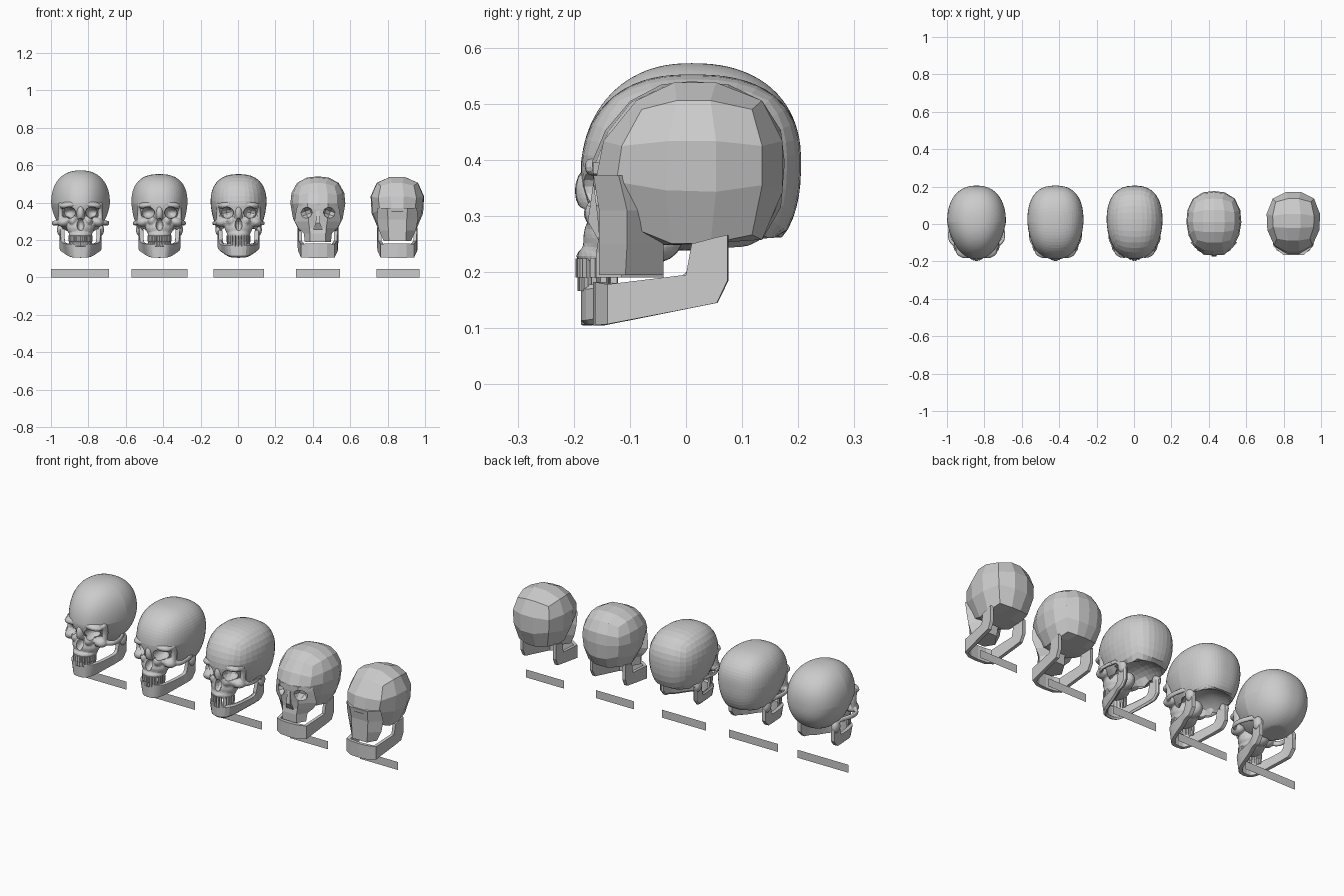
import bpy, bmesh, math
from mathutils import Matrix, Vector

if "Cube" in bpy.data.objects:
    bpy.data.objects.remove(bpy.data.objects["Cube"])


def finish(bm, name, cx):
    bmesh.ops.recalc_face_normals(bm, faces=bm.faces)
    me = bpy.data.meshes.new(name)
    bm.to_mesh(me)
    bm.free()
    ob = bpy.data.objects.new(name, me)
    ob.location.x = cx
    bpy.context.collection.objects.link(ob)
    return ob


def blob(bm, c, r, tilt=0, u=16, v=10):
    m = Matrix.Translation(c) @ Matrix.Rotation(tilt, 4, 'Y') @ Matrix.Diagonal((*r, 1))
    bmesh.ops.create_uvsphere(bm, u_segments=u, v_segments=v, radius=1, matrix=m)


def pair(bm, c, r, tilt=0, **kw):
    for s in (1, -1):
        blob(bm, (s * c[0], c[1], c[2]), r, s * tilt, **kw)


def spline(pts, k):
    """Catmull-Rom interpolation with k steps per span."""
    P = [Vector(p) for p in pts]
    P = [P[0] * 2 - P[1]] + P + [P[-1] * 2 - P[-2]]
    out = []
    for i in range(1, len(P) - 2):
        a, b, c, d = P[i - 1:i + 3]
        for j in range(k):
            t = j / k
            out.append((b * 2 + (c - a) * t + (a * 2 - b * 5 + c * 4 - d) * t * t
                        + (b * 3 - a - c * 3 + d) * t ** 3) / 2)
    return out + [P[-2]]


def loft(rings, name, cx):
    bm = bmesh.new()
    rows = [[bm.verts.new(p) for p in ring] for ring in rings]
    n = len(rows[0])
    for a, b in zip(rows, rows[1:]):
        for i in range(n):
            bm.faces.new((a[i], a[(i + 1) % n], b[(i + 1) % n], b[i]))
    bm.faces.new(rows[0])
    bm.faces.new(rows[-1])
    return finish(bm, name, cx)


def cut(ob, cutter):
    m = ob.modifiers.new("sockets", 'BOOLEAN')
    m.operation, m.solver, m.object = 'DIFFERENCE', 'EXACT', cutter


# Braincase: gridded cube rounded into a skull shape
def cranium(cx, n, p, rx, front, back, top, narrow, slope, floor, dome, drop):
    bm = bmesh.new()
    bmesh.ops.create_cube(bm, size=2)
    bmesh.ops.subdivide_edges(bm, edges=bm.edges[:], cuts=n - 1, use_grid_fill=True)
    zc, cy = 0.395, 0.01
    for v in bm.verts:
        d = Vector([math.tan(c * math.pi / 4) for c in v.co])
        d /= sum(abs(c) ** p for c in d) ** (1 / p)
        ahead, down, up = max(0, -d.y), max(0, -d.z), max(0, d.z)
        y = cy + d.y * ((back - cy) if d.y > 0 else (front + cy) * (1 - slope * up))
        z = zc + d.z * ((top - zc) if d.z > 0 else drop - 0.04 * ahead)
        x = d.x * rx * (1 - narrow * ahead) * (1 - 0.14 * down) * (1 - 0.35 * down * ahead)
        low = floor + 0.07 * max(0, y)
        if z < low:
            z = low + dome * max(0, 1 - (x / 0.12) ** 2 - (y / 0.16) ** 2)
        v.co = (x, y, z)
    return finish(bm, "cranium", cx)


# Eye sockets and nose opening
def socket_cutter(cx, u, v, tilt, nose):
    bm = bmesh.new()
    pair(bm, (0.064, -0.175, 0.345), (0.038, 0.068, 0.031), tilt, u=u, v=v)
    if nose:
        blob(bm, (0, -0.195, 0.283), (0.021, 0.05, 0.034), u=u, v=v)
    ob = finish(bm, "socket_cutter", cx)
    ob.hide_render = True
    ob.hide_viewport = True
    return ob


# Detailed face: blended bone masses
def face(cx, voxel, arch, smooth):
    bm = bmesh.new()
    pair(bm, (0.055, -0.142, 0.388), (0.058, 0.042, 0.022), 0.15)
    blob(bm, (0, -0.165, 0.345), (0.022, 0.034, 0.045))
    blob(bm, (0, -0.12, 0.265), (0.075, 0.066, 0.055))
    blob(bm, (0, -0.13, 0.228), (0.063, 0.066, 0.026))
    blob(bm, (0, -0.06, 0.26), (0.042, 0.055, 0.045))
    pair(bm, (0.04, -0.15, 0.305), (0.024, 0.033, 0.03))
    pair(bm, (0.088, -0.122, 0.297), (0.036, 0.036, 0.026), 0.25)
    pair(bm, (0.106, 0.045, 0.255), (0.02, 0.028, 0.035))
    for q in spline([(0.105, -0.115, 0.388), (0.106, -0.108, 0.345), (0.107, -0.115, 0.3)], 4):
        pair(bm, q, (0.014, 0.022, 0.014), u=10, v=6)
    for q in spline([(0.106, -0.12, 0.295), (arch - 0.012, -0.085, 0.291),
                     (arch - 0.01, -0.035, 0.29), (0.122, 0.02, 0.289)], 6):
        pair(bm, q, (0.009, 0.012, 0.014), u=10, v=6)
    ob = finish(bm, "face_bones", cx)
    r = ob.modifiers.new("blend", 'REMESH')
    r.mode, r.voxel_size, r.use_smooth_shade = 'VOXEL', voxel, smooth
    s = ob.modifiers.new("soften", 'SMOOTH')
    s.factor, s.iterations = 0.5, 4
    return ob


# Lower jaw: U-shaped band rising into the rear branches
def mandible(cx, stations, k, thick, bevel, taper):
    half = spline(stations, k)
    full = [Vector((-p[0], *p[1:])) for p in reversed(half[1:])] + half
    rings = []
    for i, p in enumerate(full):
        a, b = full[max(i - 1, 0)], full[min(i + 1, len(full) - 1)]
        t = Vector((b[0] - a[0], b[1] - a[1])).normalized()
        x, y = p[0] - t.y * thick, p[1] + t.x * thick
        f = 1 - taper * min(1, max(0, -p[1] / 0.15))
        rings.append([(p[0] * f, p[1], p[2]), (p[0], p[1], p[3]), (x, y, p[3]), (x * f, y, p[2])])
    ob = loft(rings, "mandible", cx)
    if bevel:
        m = ob.modifiers.new("round", 'BEVEL')
        m.width, m.segments, m.limit_method = 0.008, bevel, 'ANGLE'
        m.angle_limit = math.radians(40)


# Tooth rows along the dental arch
def teeth(cx, name, z, h, s, count):
    bm = bmesh.new()
    for i in range(count):
        t = math.radians(-82 + 164 * i / (count - 1))
        m = (Matrix.Translation((0.058 * s * math.sin(t), -0.118 - 0.073 * s * math.cos(t), z))
             @ Matrix.Rotation(t, 4, 'Z') @ Matrix.Diagonal((0.0115, 0.012, h, 1)))
        new = bmesh.ops.create_cube(bm, size=1, matrix=m)["verts"]
        if count > 12:
            edges = {e for v in new for e in v.link_edges}
            bmesh.ops.bevel(bm, geom=list(edges), offset=0.002, segments=1, affect='EDGES')
    finish(bm, name, cx)


# Faceted face for the two simplest skulls: (z, front half-width, front y, side half-width, side y)
def faceted_face(cx, rows, back):
    rings = []
    for z, wf, yf, ws, ys in rows:
        side = [(wf, yf, z), (ws, ys, z), (ws * 0.35, back, z)]
        rings.append(side + [(-x, y, q) for x, y, q in reversed(side)])
    return loft(rings, "face_block", cx)


jaw_fine = [(0, -0.187, 0.105, 0.178), (0.045, -0.178, 0.106, 0.178), (0.078, -0.135, 0.113, 0.18),
            (0.096, -0.04, 0.13, 0.185), (0.105, 0.0, 0.14, 0.2), (0.108, 0.015, 0.143, 0.258),
            (0.111, 0.04, 0.148, 0.25), (0.113, 0.068, 0.18, 0.268)]
jaw_plain = [(0, -0.166, 0.105, 0.182), (0.05, -0.162, 0.105, 0.182), (0.09, -0.14, 0.107, 0.178),
             (0.103, 0.0, 0.134, 0.195), (0.104, 0.01, 0.136, 0.25), (0.107, 0.055, 0.145, 0.262),
             (0.109, 0.074, 0.185, 0.266)]

# Three detailed skulls: centre, grid, roundness, half-width, top, narrowing, floor, dome, drop, voxel, arch, jaw steps, teeth
detailed = [
    (-0.842, 24, 2.3, 0.157, 0.572, 0.22, 0.238, 0.0, 0.165, 0.152, 0.004, 5, 16),
    (-0.420, 16, 2.5, 0.150, 0.552, 0.12, 0.25, 0.07, 0.2, 0.142, 0.005, 4, 14),
    (0.003, 9, 2.5, 0.150, 0.552, 0.12, 0.25, 0.07, 0.2, 0.142, 0.008, 2, 12),
]
for cx, n, p, rx, top, nar, flo, dome, drop, arch, vox, k, nt in detailed:
    fine = nt > 12
    cutter = socket_cutter(cx, 24 if fine else 12, 14 if fine else 8, 0.2, True)
    cut(cranium(cx, n, p, rx, 0.187, 0.205, top, nar, 0.1, flo, dome, drop), cutter)
    cut(face(cx, vox, arch, fine), cutter)
    mandible(cx, jaw_fine, k, 0.022, 2 if fine else 1, 0.2)
    teeth(cx, "upper_teeth", 0.207, 0.034, 1.0, nt)
    teeth(cx, "lower_teeth", 0.181, 0.03, 0.95, nt)

# Fourth skull: low-poly with slanted sockets and a wedge nose
cx = 0.427
cutter = socket_cutter(cx, 8, 5, 0.35, False)
cut(cranium(cx, 4, 2.5, 0.147, 0.168, 0.176, 0.54, 0.1, 0.25, 0.248, 0.0, 0.2), cutter)
rows = [(0.395, 0.055, -0.166, 0.105, -0.115), (0.365, 0.055, -0.166, 0.115, -0.11),
        (0.30, 0.05, -0.158, 0.125, -0.1), (0.265, 0.045, -0.155, 0.105, -0.1),
        (0.235, 0.042, -0.16, 0.075, -0.11), (0.19, 0.042, -0.16, 0.07, -0.115)]
cut(faceted_face(cx, rows, -0.04), cutter)
loft([[(0.008, -0.165, 0.36), (-0.008, -0.165, 0.36), (0, -0.14, 0.36)],
      [(0.012, -0.175, 0.29), (-0.012, -0.175, 0.29), (0, -0.13, 0.29)],
      [(0.025, -0.155, 0.255), (-0.025, -0.155, 0.255), (0, -0.13, 0.255)]], "nose_wedge", cx)
mandible(cx, jaw_plain, 1, 0.018, 0, 0)

# Fifth skull: simplest, with a plain mask
cx = 0.852
cranium(cx, 3, 2.5, 0.147, 0.168, 0.177, 0.542, 0.1, 0.35, 0.248, 0.0, 0.2)
rows = [(0.372, 0.055, -0.165, 0.105, -0.12), (0.31, 0.05, -0.155, 0.11, -0.105),
        (0.25, 0.048, -0.155, 0.098, -0.105), (0.195, 0.045, -0.155, 0.073, -0.108)]
faceted_face(cx, rows, -0.04)
mandible(cx, jaw_plain, 1, 0.018, 0, 0)

# Blank flat plates under each skull
for x, w in ((-0.845, 0.31), (-0.42, 0.30), (0.005, 0.27), (0.427, 0.235), (0.855, 0.23)):
    bm = bmesh.new()
    m = Matrix.Translation((0, 0.01, 0.022)) @ Matrix.Rotation(math.pi / 2, 4, 'X') @ Matrix.Diagonal((w, 0.044, 1, 1))
    bmesh.ops.create_grid(bm, x_segments=1, y_segments=1, size=0.5, matrix=m)
    finish(bm, "blank_plate", x)
